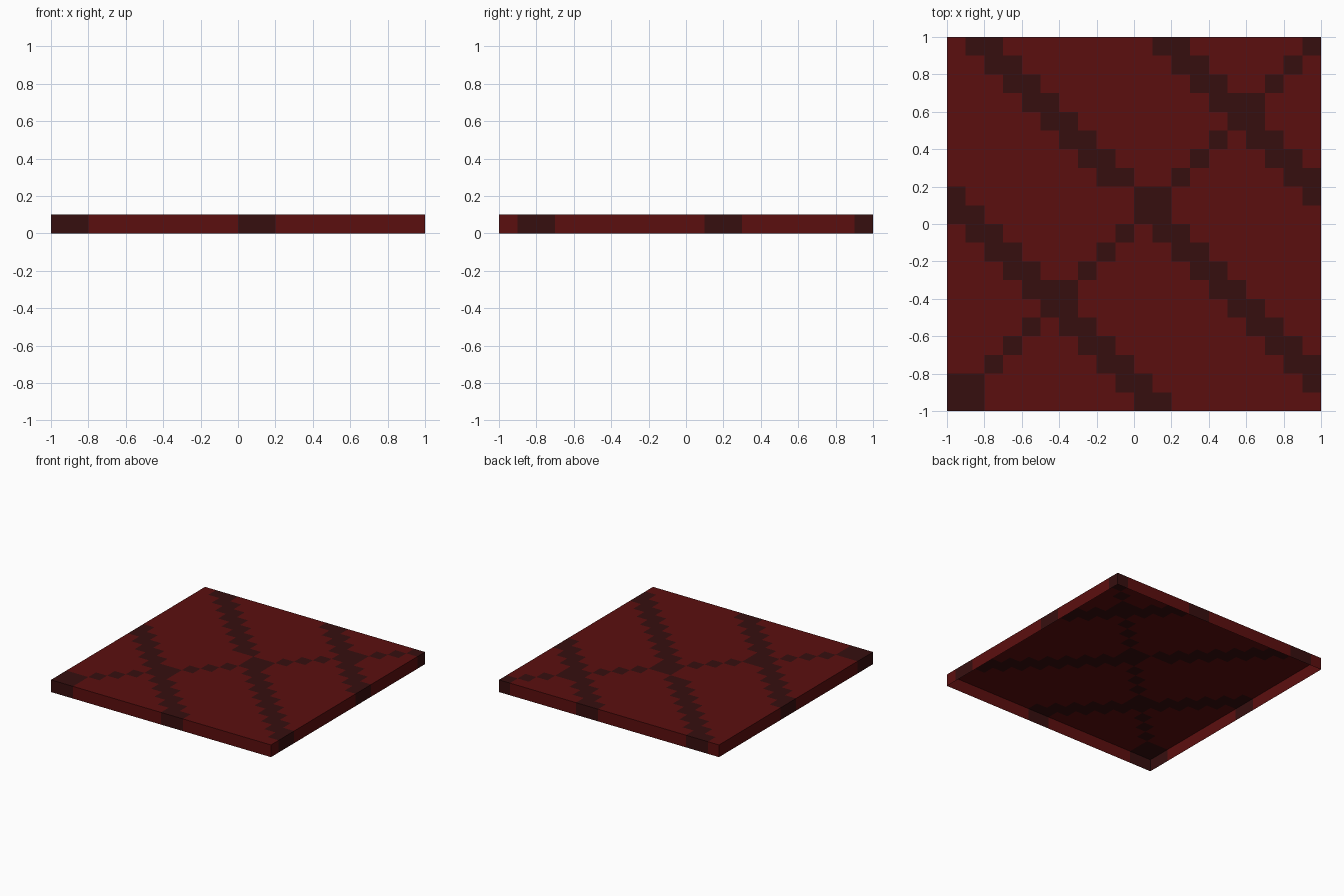
import bpy
import bmesh

if "Cube" in bpy.data.objects:
    bpy.data.objects.remove(bpy.data.objects["Cube"])

N = 20          # cells per side
S = 2.0 / N     # cell size
H = 0.1         # slab height


def material(name, rgb):
    m = bpy.data.materials.new(name)
    m.diffuse_color = (*rgb, 1.0)
    m.use_nodes = True
    m.node_tree.nodes["Principled BSDF"].inputs["Base Color"].default_value = m.diffuse_color
    return m


def is_dark(col, row):
    """Woven pattern: repeating double-width diagonals plus one crossing diagonal (row 0 is the back)."""
    if (col, row) == (9, 8):    # clean square at the central crossing
        return False
    return (col - row) % 10 in (1, 2) or col + row == N - 1


def cell(v):
    return max(0, min(N - 1, int((v + 1.0) / S)))


# Thin carpet slab: gridded top with four side walls, open underneath
bm = bmesh.new()
bmesh.ops.create_grid(bm, x_segments=N, y_segments=N, size=1.0)
bmesh.ops.translate(bm, verts=bm.verts, vec=(0, 0, H))
rim = [e for e in bm.edges if e.is_boundary]
ext = bmesh.ops.extrude_edge_only(bm, edges=rim)
for v in ext["geom"]:
    if isinstance(v, bmesh.types.BMVert):
        v.co.z = 0.0

# Walls carry on the colour of the edge cell above them
for f in bm.faces:
    c = f.calc_center_median()
    f.material_index = int(is_dark(cell(c.x), N - 1 - cell(c.y)))
    f.normal_update()
    outward = c.copy() if abs(f.normal.z) < 0.5 else f.normal.copy()
    if abs(f.normal.z) >= 0.5:
        outward.x, outward.y, outward.z = 0, 0, 1
    if f.normal.dot(outward) < 0:
        f.normal_flip()

mesh = bpy.data.meshes.new("carpet")
bm.to_mesh(mesh)
bm.free()
mesh.materials.append(material("deep red", (0.105, 0.0045, 0.0045)))
mesh.materials.append(material("dark maroon", (0.037, 0.0045, 0.0045)))
carpet = bpy.data.objects.new("carpet", mesh)
bpy.context.collection.objects.link(carpet)
